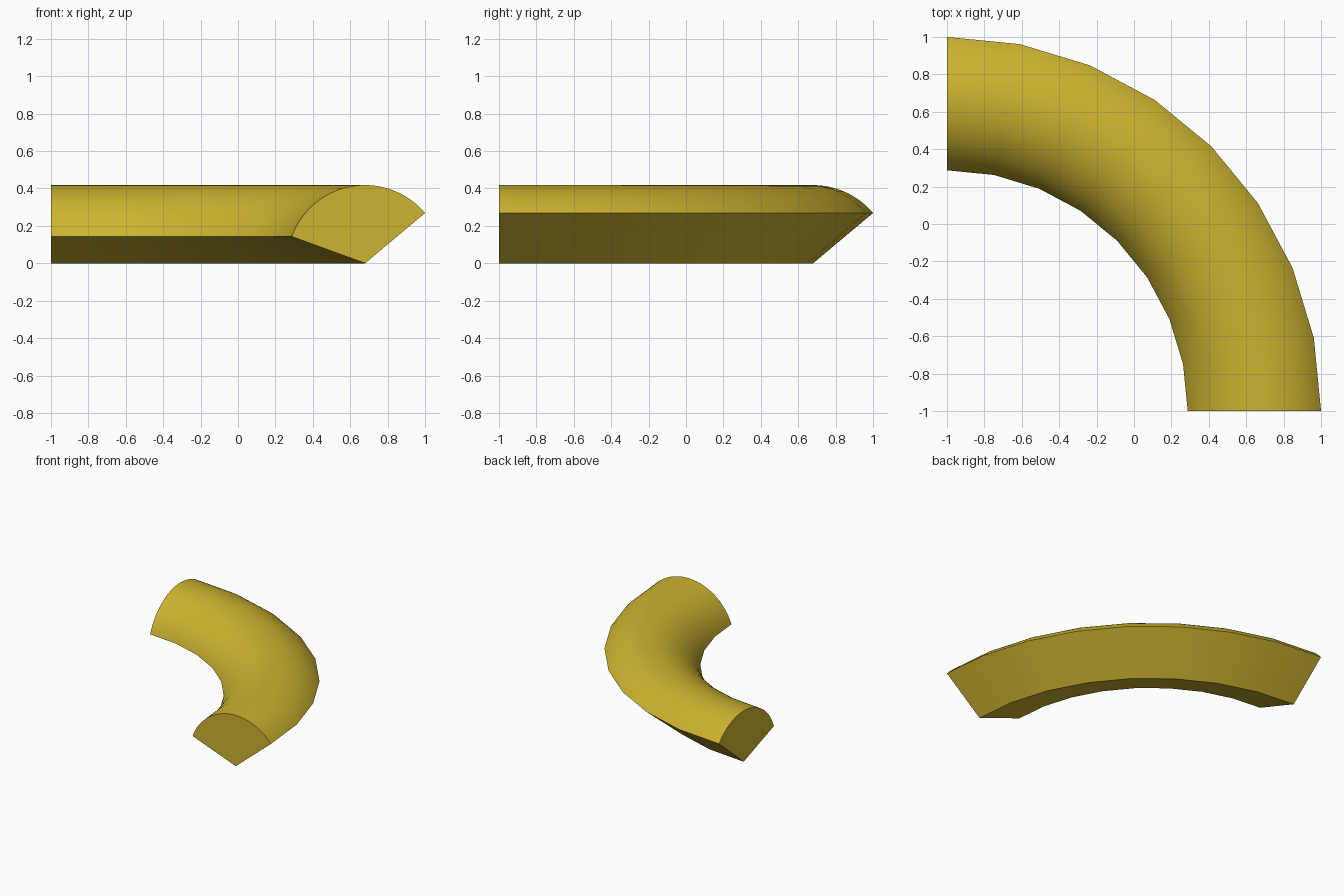
import bpy, bmesh, math

if "Cube" in bpy.data.objects:
    bpy.data.objects.remove(bpy.data.objects["Cube"])

R = 0.418                       # radius of the wedge cross-section
A0, A1 = math.radians(40), math.radians(160)
ARC, STEPS = 32, 8              # arc divisions, sweep segments
AXIS = 2 - R * math.cos(A0)     # distance of wedge tip from the bend centre

# Wedge profile: tip plus a 120 degree arc, as (radial distance, height)
profile = [(AXIS, 0.0)]
for i in range(ARC + 1):
    a = A0 + (A1 - A0) * i / ARC
    profile.append((AXIS + R * math.cos(a), R * math.sin(a)))

# Sweep the profile through a quarter turn about the corner (-1, -1)
bm = bmesh.new()
rings = []
for s in range(STEPS + 1):
    t = math.pi / 2 * s / STEPS
    rings.append([bm.verts.new((-1 + r * math.cos(t), -1 + r * math.sin(t), z))
                  for r, z in profile])
n = len(profile)
for a, b in zip(rings, rings[1:]):
    for i in range(n):
        j = (i + 1) % n
        bm.faces.new((a[i], a[j], b[j], b[i]))

# Flat end caps
bm.faces.new(rings[0])
bm.faces.new(rings[-1])
bmesh.ops.recalc_face_normals(bm, faces=bm.faces[:])

mesh = bpy.data.meshes.new("curved_wedge")
bm.to_mesh(mesh)
bm.free()
obj = bpy.data.objects.new("curved_wedge", mesh)
bpy.context.collection.objects.link(obj)

# Mustard yellow surface
mat = bpy.data.materials.new("mustard_yellow")
mat.diffuse_color = (0.61, 0.455, 0.03, 1)
mat.use_nodes = True
mat.node_tree.nodes["Principled BSDF"].inputs["Base Color"].default_value = mat.diffuse_color
mesh.materials.append(mat)

# Smooth along the bend, crisp at wedge edges and caps
bpy.context.view_layer.objects.active = obj
obj.select_set(True)
bpy.ops.object.shade_smooth_by_angle(angle=math.radians(30))
